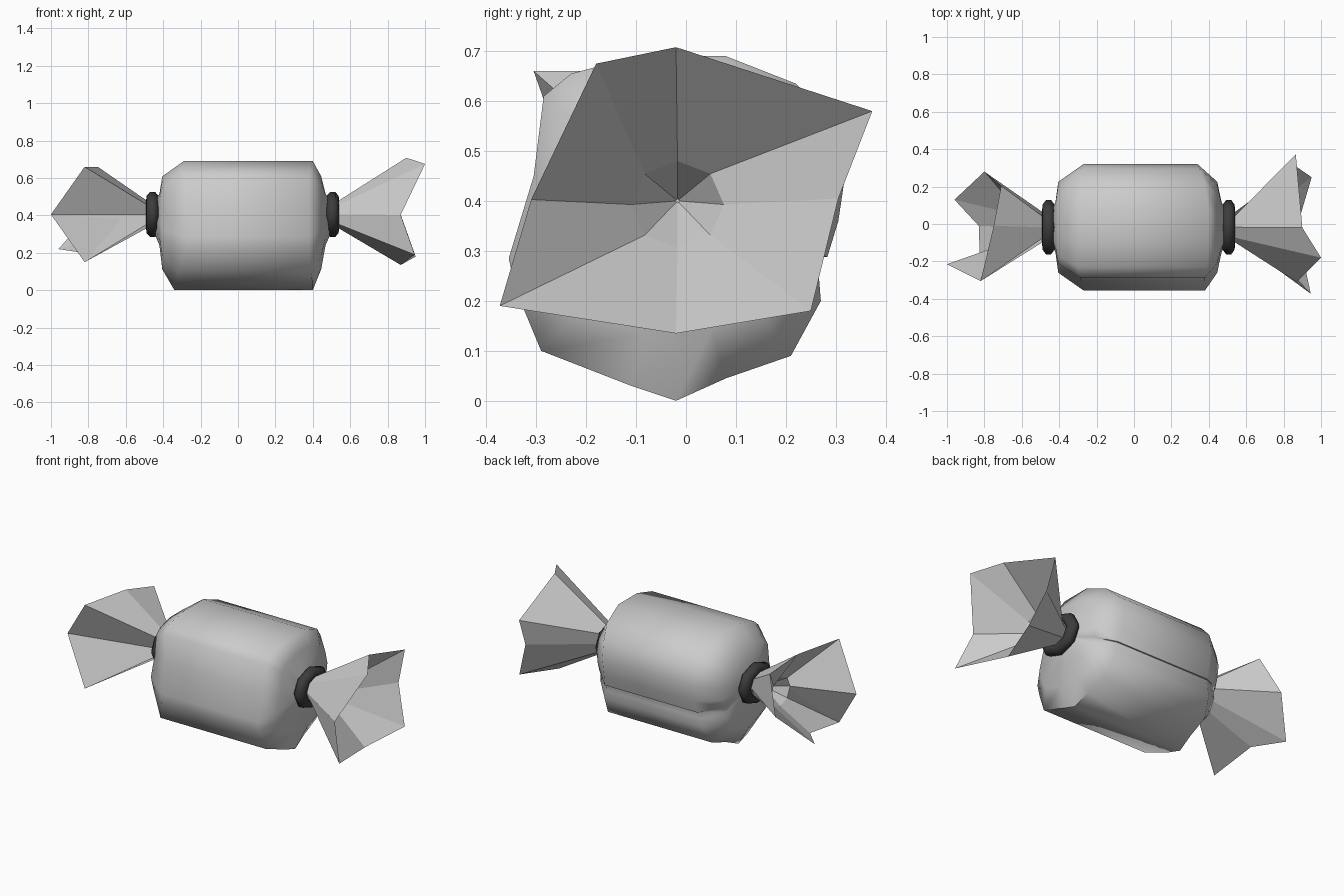
import bpy, bmesh, math

CY, CZ = -0.017, 0.4


def loft(name, rings, cap=True, closed=False):
    """Skin a list of equal-length closed rings of (x, y, z)."""
    bm = bmesh.new()
    loops = [[bm.verts.new(p) for p in r] for r in rings]
    n = len(loops[0])
    pairs = list(zip(loops, loops[1:]))
    if closed:
        pairs.append((loops[-1], loops[0]))
    for a, b in pairs:
        for i in range(n):
            j = (i + 1) % n
            bm.faces.new((a[i], a[j], b[j], b[i]))
    if cap:
        bm.faces.new(loops[0][::-1])
        bm.faces.new(loops[-1])
    bmesh.ops.recalc_face_normals(bm, faces=bm.faces)
    mesh = bpy.data.meshes.new(name)
    bm.to_mesh(mesh)
    bm.free()
    ob = bpy.data.objects.new(name, mesh)
    bpy.context.collection.objects.link(ob)
    return ob


def smooth(ob, angle):
    bpy.ops.object.select_all(action='DESELECT')
    ob.select_set(True)
    bpy.context.view_layer.objects.active = ob
    bpy.ops.object.shade_smooth_by_angle(angle=math.radians(angle))


def octagon(x, ry, rz, cz=CZ):
    # starts at the top, runs towards +y
    return [(x, CY + ry * math.sin(k * math.pi / 4), cz + rz * math.cos(k * math.pi / 4))
            for k in range(8)]


# Wrapped body: section points are y, z, left shoulder x, right shoulder x
section = [
    (-0.02, 0.00, -0.34, 0.40), (0.08, 0.045, -0.33, 0.39), (0.21, 0.09, -0.32, 0.38),
    (0.27, 0.20, -0.30, 0.36), (0.266, 0.25, -0.29, 0.35), (0.274, 0.288, -0.28, 0.35),
    (0.283, 0.288, -0.28, 0.35), (0.305, 0.36, -0.27, 0.34), (0.32, 0.46, -0.27, 0.34),
    (0.295, 0.56, -0.28, 0.35), (0.22, 0.635, -0.29, 0.38), (0.08, 0.69, -0.29, 0.40),
    (-0.10, 0.69, -0.29, 0.40), (-0.23, 0.655, -0.30, 0.39), (-0.285, 0.61, -0.29, 0.38),
    (-0.305, 0.45, -0.28, 0.38), (-0.355, 0.285, -0.27, 0.38), (-0.34, 0.22, -0.28, 0.38),
    (-0.29, 0.10, -0.32, 0.39), (-0.11, 0.03, -0.34, 0.40)]


def shrunk(x, s):
    return [(x, CY + (y - CY) * s, CZ + (z - CZ) * s) for y, z, *_ in section]


body = loft("wrapped_body", [
    shrunk(-0.45, 0.22), shrunk(-0.42, 0.40), shrunk(-0.405, 0.72),
    [(l, y, z) for y, z, l, r in section],
    [(r, y, z) for y, z, l, r in section],
    shrunk(0.445, 0.72), shrunk(0.468, 0.40), shrunk(0.50, 0.22)])
smooth(body, 62)

# Dark ring-shaped ties around both necks
dark = bpy.data.materials.new("dark_tie")
dark.diffuse_color = (0.045, 0.045, 0.045, 1)
for name, x in (("left_tie", -0.457), ("right_tie", 0.506)):
    tie = loft(name, [octagon(x + dx, 0.145 * s, 0.12 * s, 0.405) for dx, s in
                      ((-0.02, 0.55), (-0.034, 0.65), (-0.032, 0.83), (-0.014, 1),
                       (0.014, 1), (0.032, 0.83), (0.034, 0.65), (0.02, 0.55))],
               cap=False, closed=True)
    tie.data.materials.append(dark)
    smooth(tie, 60)

# Flared, faceted wrapper ends: outer rim starts at the top and runs towards +y
right_rim = [(0.90, -0.02, 0.708), (0.865, 0.373, 0.58), (0.87, 0.305, 0.405),
             (0.95, 0.25, 0.18), (0.87, -0.02, 0.135), (0.945, -0.373, 0.19),
             (0.87, -0.31, 0.403), (1.0, -0.18, 0.675)]
left_rim = [(-0.75, -0.01, 0.66), (-0.71, 0.205, 0.61), (-0.80, 0.28, 0.40),
            (-0.96, 0.13, 0.22), (-0.83, -0.01, 0.20), (-0.82, -0.305, 0.15),
            (-1.0, -0.215, 0.405), (-0.82, -0.305, 0.66)]
for name, side, neck, rim in (("right_flare", 1, 0.535, right_rim),
                              ("left_flare", -1, 0.485, left_rim)):
    # outside of the cone, rim, then the shallower inside with its small hollow
    loft(name, [octagon(side * (neck - 0.08), 0.06, 0.06),
                octagon(side * neck, 0.078, 0.072, 0.405), rim,
                octagon(side * (neck + 0.14), 0.093, 0.087, 0.393),
                octagon(side * (neck + 0.03), 0.004, 0.004)])
